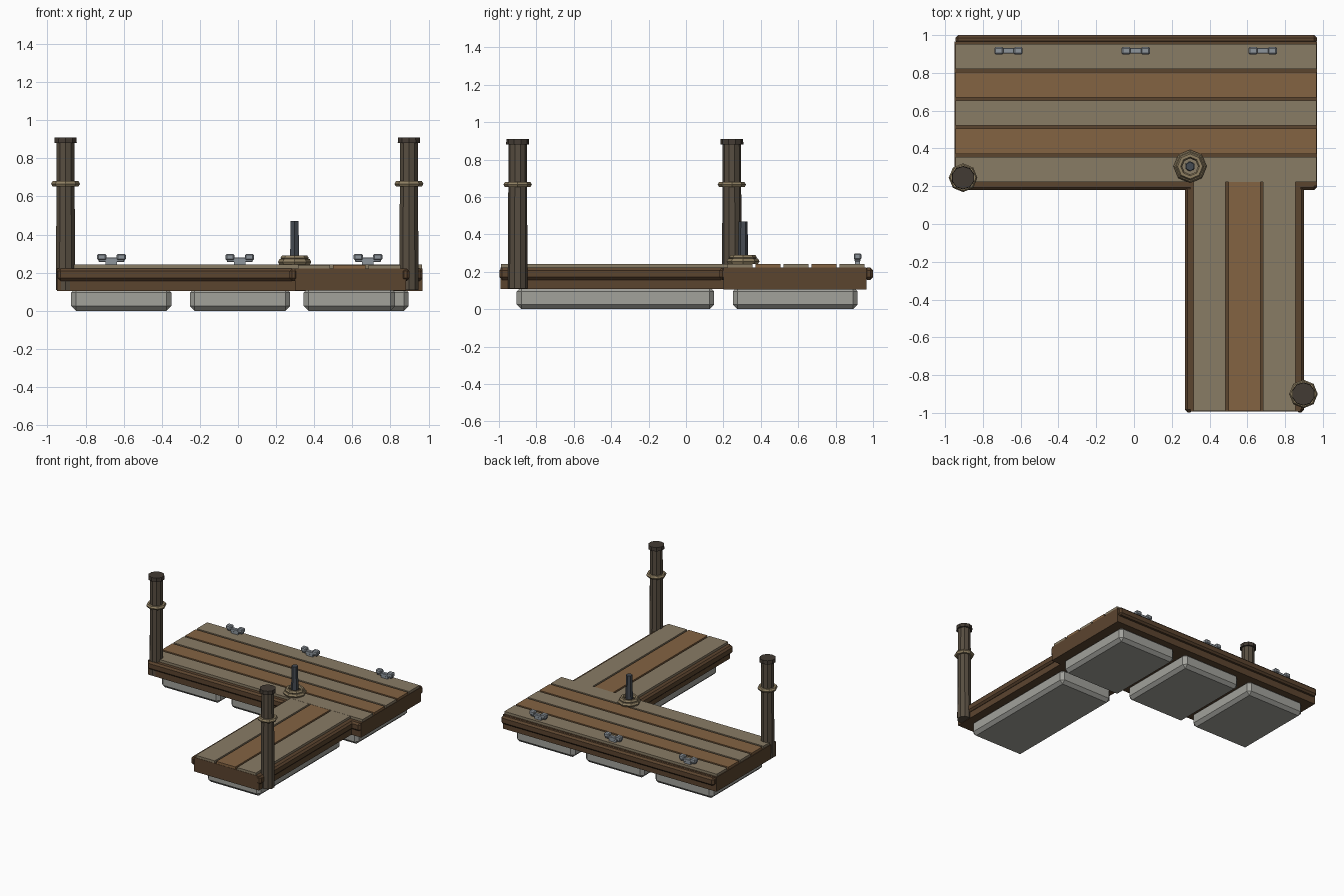
import bpy, bmesh, math
from mathutils import Matrix

if "Cube" in bpy.data.objects:
    bpy.data.objects.remove(bpy.data.objects["Cube"])


def material(name, r, g, b):
    m = bpy.data.materials.new(name)
    m.diffuse_color = (r, g, b, 1)
    m.use_nodes = True
    m.node_tree.nodes["Principled BSDF"].inputs["Base Color"].default_value = m.diffuse_color
    return m


BEAM = material("dark_wood", 0.105, 0.058, 0.028)
TAN = material("weathered_wood", 0.25, 0.20, 0.13)
BROWN = material("brown_wood", 0.23, 0.125, 0.055)
POST = material("post_wood", 0.095, 0.075, 0.052)
CAP = material("cap_wood", 0.055, 0.043, 0.033)
ROPE = material("rope", 0.27, 0.21, 0.12)
FLOAT = material("float_grey", 0.36, 0.36, 0.33)
STEEL = material("steel", 0.27, 0.30, 0.33)
IRON = material("dark_iron", 0.06, 0.07, 0.085)


def finish(bm, name, mat):
    mesh = bpy.data.meshes.new(name)
    bm.to_mesh(mesh)
    bm.free()
    mesh.materials.append(mat)
    ob = bpy.data.objects.new(name, mesh)
    bpy.context.collection.objects.link(ob)
    return ob


def box(name, x, y, z, mat, bevel=0.0):
    """Box from (min, max) pairs, optionally chamfered."""
    bm = bmesh.new()
    bmesh.ops.create_cube(bm, size=1)
    for v in bm.verts:
        for i, (a, b) in enumerate((x, y, z)):
            v.co[i] = (a + b) / 2 + v.co[i] * (b - a)
    if bevel:
        bmesh.ops.bevel(bm, geom=bm.edges[:], offset=bevel, segments=1,
                        affect='EDGES', profile=0.5)
    return finish(bm, name, mat)


def cylinder(name, x, y, z0, z1, r0, r1, sides, mat):
    bm = bmesh.new()
    bmesh.ops.create_cone(bm, cap_ends=True, segments=sides, radius1=r0, radius2=r1,
                          depth=z1 - z0, matrix=Matrix.Translation((x, y, (z0 + z1) / 2)))
    return finish(bm, name, mat)


def ring(name, x, y, z, major, minor, mat, sides=8, tube=6):
    bm = bmesh.new()
    loops = []
    for i in range(sides):
        a = math.tau * i / sides
        loops.append([bm.verts.new((x + (major + minor * math.cos(t)) * math.cos(a),
                                    y + (major + minor * math.cos(t)) * math.sin(a),
                                    z + minor * math.sin(t)))
                      for t in (math.tau * j / tube for j in range(tube))])
    for i in range(sides):
        p, q = loops[i], loops[(i + 1) % sides]
        for j in range(tube):
            k = (j + 1) % tube
            bm.faces.new((p[j], q[j], q[k], p[k]))
    return finish(bm, name, mat)


# Frames under both deck sections
box("main_frame", (-0.95, 0.968), (0.20, 0.965), (0.105, 0.222), BEAM)
box("walkway_frame", (0.298, 0.882), (-0.992, 0.21), (0.107, 0.222), BEAM)

# Chamfered rubbing strips along the long sides
box("main_front_bumper", (-0.945, 0.968), (0.18, 0.222), (0.157, 0.222), BEAM, 0.014)
box("main_back_bumper", (-0.945, 0.968), (0.955, 1.0), (0.157, 0.222), BEAM, 0.014)
box("walkway_left_bumper", (0.27, 0.314), (-0.997, 0.20), (0.157, 0.222), BEAM, 0.014)
box("walkway_right_bumper", (0.857, 0.90), (-0.997, 0.20), (0.157, 0.222), BEAM, 0.014)

# Deck planks
for i in range(5):
    y = 0.222 + 0.1495 * i
    box(f"main_plank_{i}", (-0.945, 0.965), (y, y + 0.134), (0.217, 0.242),
        BROWN if i % 2 else TAN)
for i in range(3):
    x = 0.314 + 0.185 * i
    box(f"walkway_plank_{i}", (x, x + 0.17), (-0.99, 0.225), (0.217, 0.241),
        BROWN if i % 2 else TAN)

# Pontoon floats
for i, x in enumerate((-0.613, 0.011, 0.633)):
    box(f"main_float_{i}", (x - 0.263, x + 0.263), (0.25, 0.917), (0, 0.12), FLOAT, 0.025)
box("walkway_float", (0.345, 0.825), (-0.905, 0.15), (0, 0.12), FLOAT, 0.025)

# Mooring posts with cap and rope ring
for side, x, y in (("left", -0.905, 0.245), ("right", 0.897, -0.90)):
    cylinder(f"{side}_post", x, y, 0.11, 0.885, 0.053, 0.049, 10, POST)
    cylinder(f"{side}_post_cap", x, y, 0.88, 0.91, 0.062, 0.06, 10, CAP)
    ring(f"{side}_post_rope", x, y, 0.666, 0.06, 0.016, ROPE)

# Iron pin with coiled rope at the inner corner
cylinder("corner_pin", 0.297, 0.305, 0.22, 0.47, 0.028, 0.024, 6, IRON)
ring("lower_rope_coil", 0.297, 0.305, 0.256, 0.071, 0.017, ROPE)
ring("upper_rope_coil", 0.297, 0.305, 0.277, 0.058, 0.016, ROPE)

# Cleats along the back edge
for i, x in enumerate((-0.664, 0.009, 0.682)):
    y = 0.917
    box(f"cleat_foot_{i}", (x - 0.03, x + 0.03), (y - 0.014, y + 0.014), (0.24, 0.26), STEEL)
    box(f"cleat_bar_{i}", (x - 0.068, x + 0.068), (y - 0.015, y + 0.015), (0.255, 0.28), STEEL, 0.004)
    for s, d in (("left", -1), ("right", 1)):
        c = x + d * 0.051
        box(f"cleat_{s}_horn_{i}", (c - 0.024, c + 0.024), (y - 0.02, y + 0.02),
            (0.264, 0.299), STEEL, 0.007)
